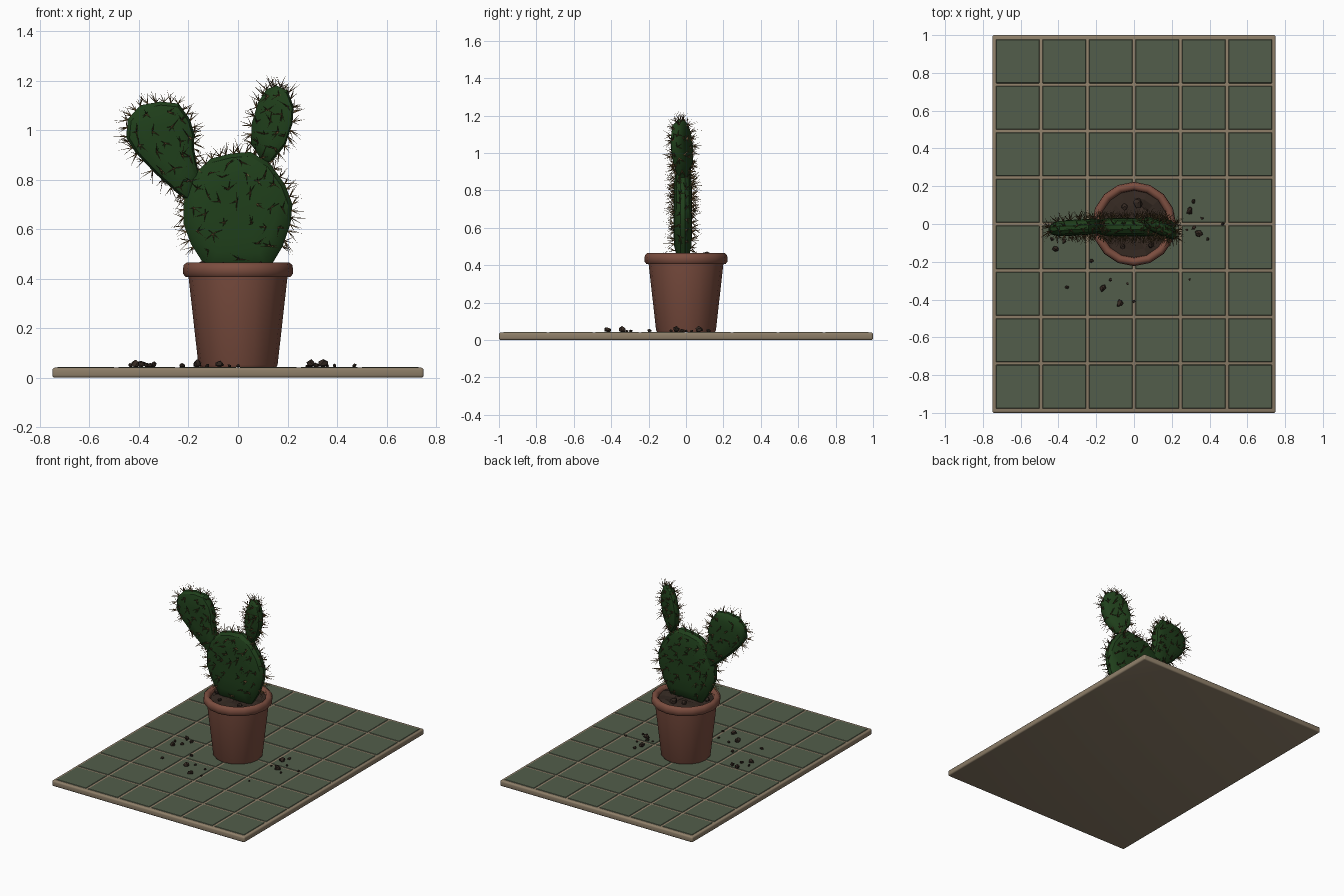
import bpy, bmesh, math, random
from mathutils import Vector, Matrix

if "Cube" in bpy.data.objects:
    bpy.data.objects.remove(bpy.data.objects["Cube"])

random.seed(7)
TOP = 0.043  # height of tiled floor


def mat(name, rgb):
    m = bpy.data.materials.new(name)
    m.diffuse_color = (*rgb, 1)
    m.use_nodes = True
    m.node_tree.nodes["Principled BSDF"].inputs["Base Color"].default_value = m.diffuse_color
    return m


TAN = mat("grout", (0.27, 0.21, 0.14))
TILE = mat("tile_green", (0.085, 0.11, 0.07))
CLAY = mat("terracotta", (0.20, 0.075, 0.05))
SOIL = mat("soil", (0.035, 0.022, 0.016))
GREEN = mat("cactus_green", (0.014, 0.05, 0.011))
SPINE = mat("spine", (0.13, 0.08, 0.03))


def finish(bm, name, material, angle=None):
    bmesh.ops.recalc_face_normals(bm, faces=bm.faces)
    me = bpy.data.meshes.new(name)
    bm.to_mesh(me)
    bm.free()
    me.materials.append(material)
    ob = bpy.data.objects.new(name, me)
    bpy.context.collection.objects.link(ob)
    if angle:
        bpy.ops.object.select_all(action='DESELECT')
        ob.select_set(True)
        bpy.context.view_layer.objects.active = ob
        bpy.ops.object.shade_smooth_by_angle(angle=math.radians(angle))
    return ob


def add_box(bm, c, size):
    bmesh.ops.create_cube(bm, size=1, matrix=Matrix.Translation(c) @ Matrix.Diagonal((*size, 1)))


def loft(bm, rings, cap=True):
    """Join equal-length rings of points into a skin."""
    vs = [[bm.verts.new(p) for p in r] for r in rings]
    n = len(vs[0])
    for a, b in zip(vs, vs[1:]):
        for i in range(n):
            bm.faces.new((a[i], a[(i + 1) % n], b[(i + 1) % n], b[i]))
    if cap:
        bm.faces.new(vs[0])
        bm.faces.new(vs[-1])


def circle(r, z, n=16):
    return [(r * math.sin(2 * math.pi * i / n), r * math.cos(2 * math.pi * i / n), z) for i in range(n)]


# Floor slab with rounded edges
bm = bmesh.new()
add_box(bm, (0, 0, 0.020), (1.5, 2.0, 0.040))
bmesh.ops.bevel(bm, geom=bm.edges[:], offset=0.01, segments=3, affect='EDGES', profile=0.5)
finish(bm, "floor_slab", TAN, 40)

# Tiles, 6 by 8
bm = bmesh.new()
P = 0.246
for i in range(6):
    for j in range(8):
        add_box(bm, ((i - 2.5) * P, (j - 3.5) * P, TOP - 0.008), (P - 0.014, P - 0.014, 0.016))
bmesh.ops.bevel(bm, geom=bm.edges[:], offset=0.003, segments=1, affect='EDGES')
finish(bm, "floor_tiles", TILE)

# Pot: outer wall, rounded rim, inner wall
bm = bmesh.new()
prof = [(0.155, TOP), (0.160, 0.052), (0.200, 0.408), (0.212, 0.407), (0.221, 0.418), (0.223, 0.437),
        (0.219, 0.455), (0.207, 0.465), (0.193, 0.464), (0.181, 0.455), (0.177, 0.435), (0.172, 0.39)]
loft(bm, [circle(r, z) for r, z in prof])
finish(bm, "pot", CLAY, 50)

# Uneven soil in the pot
bm = bmesh.new()
rings = [[(x, y, z + random.uniform(-0.007, 0.012)) for x, y, z in circle(r, 0.44)]
         for r in (0.18, 0.14, 0.10, 0.06, 0.02)]
loft(bm, [circle(0.17, 0.40)] + rings)
finish(bm, "pot_soil", SOIL)


# Dirt clumps
def clump(bm, x, y, z, r):
    m = (Matrix.Translation((x, y, z)) @ Matrix.Rotation(random.uniform(0, 6), 4, 'Z')
         @ Matrix.Diagonal((r, r * 0.8, r * 0.75, 1)))
    vs = bmesh.ops.create_icosphere(bm, subdivisions=1, radius=1, matrix=m)["verts"]
    for v in vs:
        v.co += Vector([random.uniform(-0.18, 0.18) * r for _ in range(3)])


bm = bmesh.new()
for x, y, r in [(0.295, 0.07, .022), (0.315, 0.12, .012), (0.36, 0.03, .010), (0.315, -0.02, .014),
                (0.345, -0.05, .024), (0.39, -0.08, .010), (0.47, 0, .010), (0.28, -0.03, .008),
                (0.295, -0.295, .008), (-0.415, -0.13, .021), (-0.435, -0.08, .012), (-0.37, -0.09, .014),
                (-0.34, -0.03, .018), (-0.39, -0.01, .020), (-0.225, -0.195, .013), (-0.355, -0.335, .012),
                (-0.165, -0.34, .022), (-0.125, -0.295, .011), (-0.035, -0.315, .009),
                (-0.075, -0.42, .022), (0, -0.41, .010)]:
    clump(bm, x, y, TOP + r * 0.55, r)
finish(bm, "spilled_dirt", SOIL)
bm = bmesh.new()
for x, y, r in [(0.02, 0.11, .03), (-0.05, 0.09, .02), (-0.14, -0.03, .022), (0.09, -0.11, .018), (-0.06, -0.12, .016)]:
    clump(bm, x, y, 0.455, r)
finish(bm, "pot_dirt_clumps", SOIL)


# Cactus pads: front outlines (x, z), half thickness, middle y and sideways turn
def sample(outline, u):
    f = (u % 1) * len(outline)
    i = int(f) % len(outline)
    a, b = Vector(outline[i]), Vector(outline[(i + 1) % len(outline)])
    return a.lerp(b, f - int(f))


def spine_cluster(bm, p, normal, count):
    normal = normal.normalized()
    for k in range(count):
        d = Vector([random.gauss(0, 1) for _ in range(3)]).normalized()
        d = (normal + d * 0.85).normalized()
        length = random.uniform(0.035, 0.072)
        rot = d.to_track_quat('Z', 'Y').to_matrix().to_4x4()
        m = Matrix.Translation(p + d * (length / 2 - 0.004)) @ rot
        bmesh.ops.create_cone(bm, segments=3, radius1=0.0028, radius2=0, depth=length,
                              cap_ends=False, matrix=m)


def pad(name, outline, t, y0, turn, face_rows, rim_count):
    c = sum((Vector(p) for p in outline), Vector((0, 0))) / len(outline)

    def place(p, s, y):
        q = c + (Vector(p) - c) * s
        return Vector((q.x, y0 + y - (q.x - c.x) * turn, q.y))

    # body: flat faces with a rounded rim
    bm = bmesh.new()
    section = [(-1, .45), (-.93, .72), (-.68, .92), (-.25, 1), (.25, 1), (.68, .92), (.93, .72), (1, .45)]
    loft(bm, [[place(p, s, y * t) for p in outline] for y, s in section])
    finish(bm, name, GREEN, 35)
    # spines on both faces, then round the rim
    bm = bmesh.new()
    for side in (-1, 1):
        for s, n in face_rows:
            for k in range(n):
                p = sample(outline, (k + random.uniform(0.1, 0.6)) / n)
                spine_cluster(bm, place(p, s, side * t * (1 if s < .5 else .9)),
                              Vector((turn * side, side, 0)), 5)
        for k in range(rim_count):
            p = sample(outline, (k + 0.25 * side + random.uniform(-.1, .1)) / rim_count)
            q = place(p, 1, side * 0.3 * t)
            if q.z > 0.5:
                out = p - c
                spine_cluster(bm, q, Vector((out.x, -out.x * turn + side * 0.3 * out.length, out.y)), 5)
    finish(bm, name + "_spines", SPINE)


pad("main_pad",
    [(-.12, .43), (-.19, .54), (-.22, .62), (-.22, .71), (-.19, .81), (-.11, .885), (-.03, .905), (.05, .912),
     (.13, .865), (.19, .78), (.22, .70), (.212, .62), (.18, .53), (.12, .43)],
    0.05, -0.017, 0, [(.08, 1), (.35, 6), (.6, 9), (.82, 13)], 20)
pad("left_pad",
    [(-.19, .70), (-.24, .74), (-.335, .825), (-.415, .91), (-.452, .97), (-.445, 1.045), (-.395, 1.10),
     (-.315, 1.115), (-.24, 1.107), (-.195, 1.045), (-.176, .985), (-.178, .925), (-.165, .86), (-.15, .79)],
    0.042, -0.017, -0.06, [(.1, 1), (.45, 6), (.78, 10)], 18)
pad("right_pad",
    [(.10, .87), (.052, .945), (.055, 1.025), (.08, 1.11), (.115, 1.165), (.155, 1.18), (.20, 1.16),
     (.225, 1.095), (.22, 1.025), (.192, .94), (.135, .87)],
    0.037, -0.022, 0.42, [(.1, 1), (.45, 4), (.78, 7)], 13)
